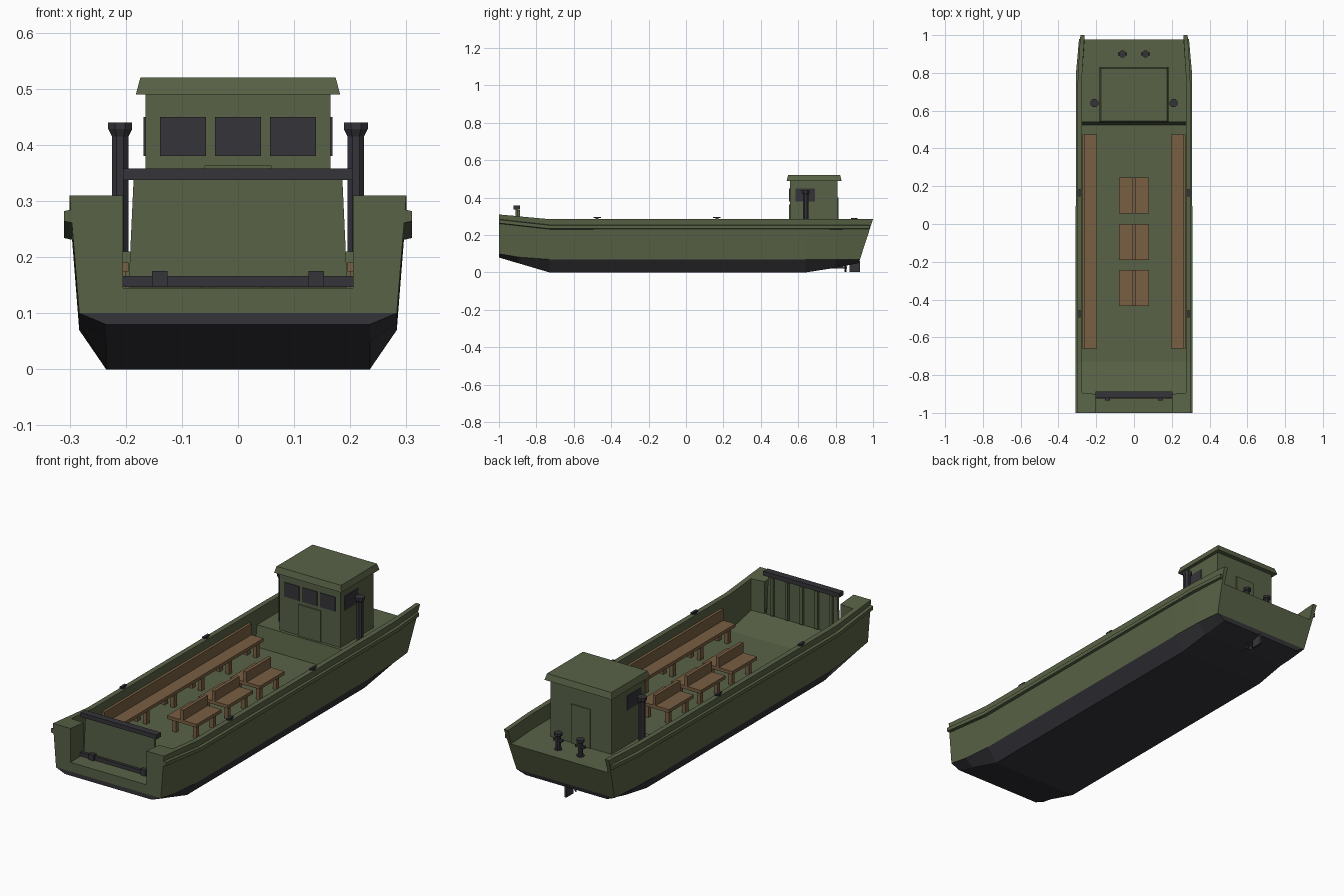
import bpy, bmesh, math
from mathutils import Matrix

old = bpy.data.objects.get("Cube")
if old:
    bpy.data.objects.remove(old, do_unlink=True)


def material(name, rgb):
    m = bpy.data.materials.new(name)
    m.use_nodes = True
    m.diffuse_color = (*rgb, 1)
    bsdf = next(n for n in m.node_tree.nodes if n.type == 'BSDF_PRINCIPLED')
    bsdf.inputs["Base Color"].default_value = (*rgb, 1)
    bsdf.inputs["Roughness"].default_value = 0.8
    return m


GREEN = material("olive_green", (0.098, 0.122, 0.061))
DARK = material("dark_grey", (0.035, 0.035, 0.042))
WOOD = material("brown_wood", (0.19, 0.115, 0.055))


def finish(name, bm, *mats):
    bmesh.ops.recalc_face_normals(bm, faces=bm.faces)
    me = bpy.data.meshes.new(name)
    bm.to_mesh(me)
    bm.free()
    for m in mats:
        me.materials.append(m)
    ob = bpy.data.objects.new(name, me)
    bpy.context.collection.objects.link(ob)
    return ob


def boxes(name, mat, bounds):
    """Axis-aligned boxes given as x0, x1, y0, y1, z0, z1."""
    bm = bmesh.new()
    for x0, x1, y0, y1, z0, z1 in bounds:
        mx = Matrix.Translation(((x0 + x1) / 2, (y0 + y1) / 2, (z0 + z1) / 2))
        mx = mx @ Matrix.Diagonal((x1 - x0, y1 - y0, z1 - z0, 1))
        bmesh.ops.create_cube(bm, size=1, matrix=mx)
    return finish(name, bm, mat)


def mirrored(bounds):
    return bounds + [(-b[1], -b[0], *b[2:]) for b in bounds]


def skin(bm, rings, caps=True):
    """Bridge equal-length closed rings of points."""
    loops = [[bm.verts.new(p) for p in r] for r in rings]
    n = len(loops[0])
    for a, b in zip(loops, loops[1:]):
        for i in range(n):
            j = (i + 1) % n
            bm.faces.new((a[i], a[j], b[j], b[i]))
    if caps:
        bm.faces.new(loops[0])
        bm.faces.new(loops[-1])
    return loops


def turned(name, mat, x, y, profile, sides=8):
    """Round part on a vertical axis, from (radius, z) pairs."""
    bm = bmesh.new()
    angles = [math.tau * (i + 0.5) / sides for i in range(sides)]
    skin(bm, [[(x + r * math.cos(a), y + r * math.sin(a), z) for a in angles]
              for r, z in profile])
    return finish(name, bm, mat)


# Hull: y, bottom x/z, chine x/z, sheer x/z, inner x, floor z
stations = [
    (-1, .235, .08, .283, .1, .3, .31, .205, .145),
    (-.9, .235, .05, .283, .083, .3, .301, .205, .145),
    (-.895, .235, .049, .283, .082, .3, .3, .275, .145),
    (-.73, .235, 0, .283, .07, .3, .285, .275, .11),
    (.525, .235, 0, .283, .07, .3, .285, .275, .11),
    (.54, .235, 0, .283, .07, .3, .285, .275, .21),
    (.64, .235, 0, .283, .07, .3, .285, .275, .21),
    (.8, .23, .025, .278, .07, .297, .285, .274, .21),
    (.93, .22, .05, .265, .07, .284, .285, .262, .21),
]
rings = []
for y, bx, bz, cx, cz, sx, sz, ix, fz in stations:
    half = [(bx, bz), (cx, cz), (sx, sz), (ix, sz), (ix, fz)]
    rake = 0.325 if y == stations[-1][0] else 0
    outline = half + [(-x, z) for x, z in reversed(half)]
    rings.append([(x, y + rake * (z - 0.07), z) for x, z in outline])
bm = bmesh.new()
loops = skin(bm, rings, caps=False)
for lp in (loops[0], loops[-1]):
    bm.faces.new(lp[1:9])
    bm.faces.new((lp[0], lp[1], lp[8], lp[9]))
chine_verts = {v for lp in loops for v in (lp[0], lp[1], lp[8], lp[9])}
for f in bm.faces:
    f.material_index = int(all(v in chine_verts for v in f.verts))
finish("hull", bm, GREEN, DARK)

# Rub rails
for side, label in ((1, "left"), (-1, "right")):
    bm = bmesh.new()
    path = [(-1, .31, .273), (-.73, .31, .243), (.8, .307, .243), (.98, .291, .243)]
    skin(bm, [[(side * (x - dx), y, z + dz) for dx, dz in
               ((0, -.009), (0, .009), (.018, .013), (.018, -.013))]
              for y, x, z in path])
    finish(label + "_rub_rail", bm, GREEN)

# Bow ramp with stiffeners, top beam and hinge
bm = bmesh.new()
skin(bm, [[(-w, -.912, z), (w, -.912, z), (w, -.9, z), (-w, -.9, z)]
          for w, z in ((.195, .146), (.186, .34))])
finish("bow_ramp", bm, GREEN)
boxes("ramp_ribs", GREEN, [(x - .008, x + .008, -.902, -.888, .15, .335)
                           for x in (-.16, -.08, 0, .08, .16)])
boxes("ramp_top_beam", DARK, [(-.205, .205, -.922, -.888, .337, .358)])
boxes("ramp_hinge_bar", DARK, [(-.205, .205, -.925, -.91, .147, .166)])
boxes("ramp_hinge_blocks", DARK, mirrored([(.126, .153, -.934, -.91, .147, .175)]))

# Long side benches
bench = [(.195, .272, -.66, .475, .174, .19), (.26, .273, -.66, .475, .19, .245)]
for i in range(6):
    y = -.62 + i * .212
    bench += [(.2, .218, y - .012, y + .012, .105, .175),
              (.25, .268, y - .012, y + .012, .105, .175)]
boxes("side_benches", WOOD, mirrored(bench))

# Centre benches with a shared backrest
for n, y in enumerate((-.338, -.095, .15)):
    legs = [(.045, .065, y + s * .065 - .01, y + s * .065 + .01, .105, .175)
            for s in (-1, 1)]
    boxes(f"centre_bench_{n + 1}", WOOD, mirrored(legs) + [
        (-.08, .08, y - .095, y + .095, .174, .19),
        (-.008, .008, y - .095, y + .095, .19, .24)])

# Wheelhouse and sloped-edge roof
boxes("wheelhouse", GREEN, [(-.165, .165, .555, .81, .205, .492)])
bm = bmesh.new()
skin(bm, [[(-w, a, z), (w, a, z), (w, b, z), (-w, b, z)] for w, a, b, z in
          ((.182, .538, .832, .49), (.174, .546, .824, .52))])
finish("wheelhouse_roof", bm, GREEN)
boxes("front_windows", DARK, [(x - .041, x + .041, .552, .56, .38, .45)
                              for x in (-.098, 0, .098)])
boxes("side_windows", DARK, mirrored([(.16, .168, .585, .69, .38, .45)]))
boxes("front_panel", GREEN, [(-.06, .06, .55, .558, .21, .363)])
boxes("rear_door", GREEN, [(-.052, .052, .807, .815, .21, .4)])

# Exhaust stacks, stern bollards and gunwale cleats
for side, label in ((1, "left"), (-1, "right")):
    turned(label + "_exhaust", DARK, side * .21, .64,
           [(.016, .205), (.016, .415), (.023, .428), (.023, .44)])
    x = side * .06
    turned(label + "_bollard", DARK, x, .9,
           [(.018, .205), (.018, .215), (.012, .217), (.012, .275),
            (.019, .279), (.019, .292)])
    boxes(label + "_bollard_bar", DARK, [(x - .024, x + .024, .893, .907, .25, .262)])
cleats = []
for y in (-.475, .165):
    cleats += [(.28, .298, y - .008, y + .008, .284, .292),
               (.283, .295, y - .02, y + .02, .29, .297)]
boxes("cleats", DARK, mirrored(cleats))

# Rudder, shaft and propeller under the stern
boxes("rudder", DARK, [(-.005, .005, .875, .93, .002, .06)])
boxes("propeller_shaft", DARK, [(-.005, .005, .75, .862, .022, .032)])
bm = bmesh.new()
for k in range(4):
    mx = (Matrix.Translation((0, .853, .027)) @ Matrix.Rotation(k * math.pi / 2, 4, 'Y')
          @ Matrix.Translation((0, 0, .013)) @ Matrix.Rotation(.5, 4, 'Z')
          @ Matrix.Diagonal((.014, .004, .024, 1)))
    bmesh.ops.create_cube(bm, size=1, matrix=mx)
finish("propeller", bm, DARK)
